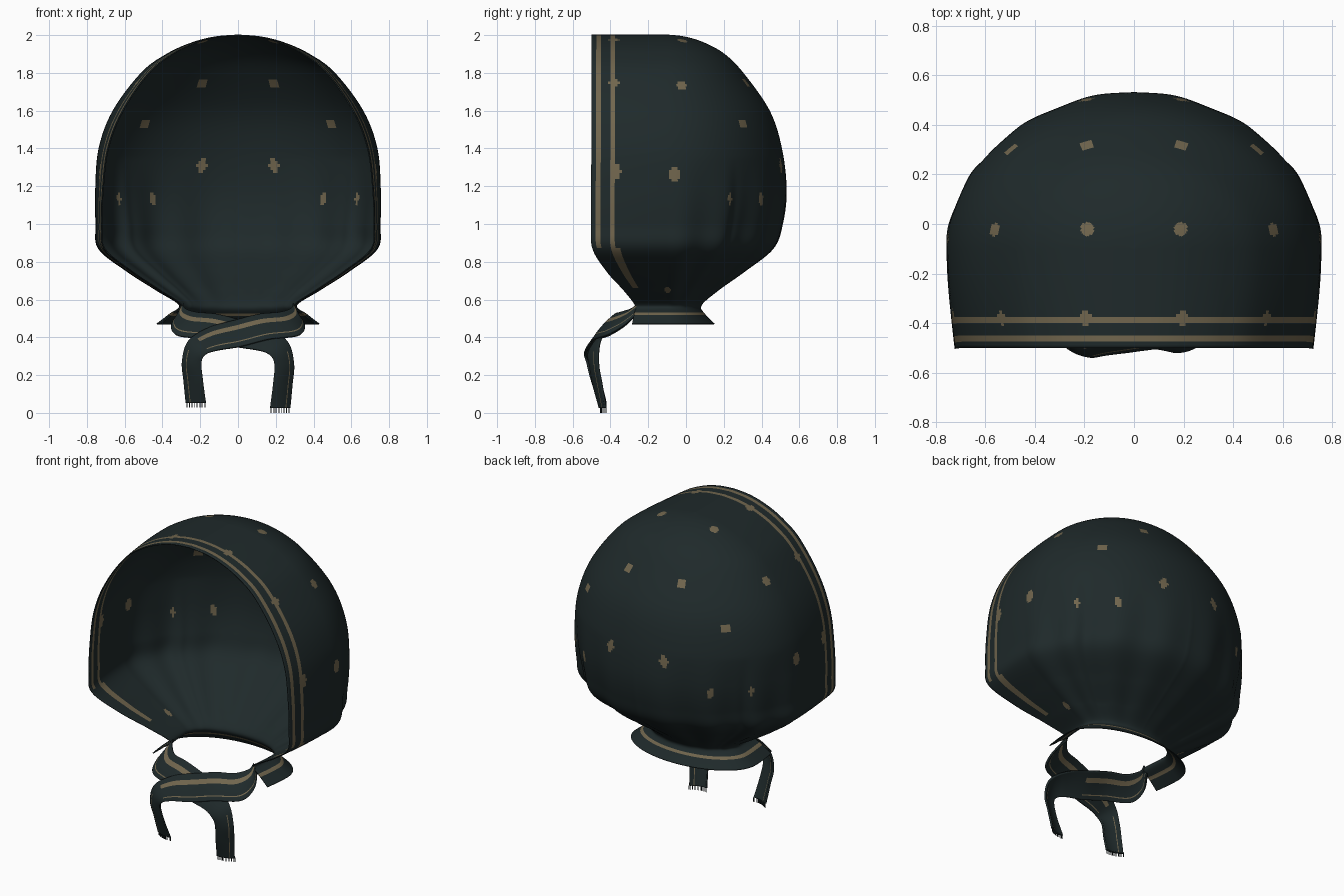
import bpy, bmesh, math
from mathutils import Vector

if "Cube" in bpy.data.objects:
    bpy.data.objects.remove(bpy.data.objects["Cube"])


def material(name, rgb):
    m = bpy.data.materials.new(name)
    m.diffuse_color = (*rgb, 1)
    m.use_nodes = True
    m.node_tree.nodes["Principled BSDF"].inputs["Base Color"].default_value = m.diffuse_color
    return m


FABRIC = material("dark teal fabric", (0.0135, 0.0225, 0.0235))
GOLD = material("muted gold print", (0.165, 0.132, 0.075))


def spline(rows, t):
    """Catmull-Rom through equal-length rows, t from 0 to 1."""
    n = len(rows) - 1
    s = min(t * n, n - 1e-9)
    i, f = int(s), s - int(s)
    p = [rows[max(0, min(n, i + k))] for k in (-1, 0, 1, 2)]
    return [0.5 * (2 * b + (c - a) * f + (2 * a - 5 * b + 4 * c - d) * f * f
                   + (3 * b - a - 3 * c + d) * f ** 3) for a, b, c, d in zip(*p)]


def clamp(v):
    return max(0.0, min(1.0, v))


def finish(bm, name, thickness):
    bmesh.ops.remove_doubles(bm, verts=bm.verts, dist=1e-5)
    bmesh.ops.recalc_face_normals(bm, faces=bm.faces)
    for f in bm.faces:
        f.smooth = True
    me = bpy.data.meshes.new(name)
    bm.to_mesh(me)
    bm.free()
    me.materials.append(FABRIC)
    me.materials.append(GOLD)
    ob = bpy.data.objects.new(name, me)
    bpy.context.collection.objects.link(ob)
    if thickness:
        mod = ob.modifiers.new("cloth thickness", "SOLIDIFY")
        mod.thickness = thickness
        mod.offset = 0
    return ob


def sheet(grid, rule):
    """Quad sheet over a grid of points; rule(row, column) gives the colour."""
    bm = bmesh.new()
    vs = [[bm.verts.new(p) for p in row] for row in grid]
    for i in range(len(vs) - 1):
        for j in range(len(vs[0]) - 1):
            f = bm.faces.new((vs[i][j], vs[i][j + 1], vs[i + 1][j + 1], vs[i + 1][j]))
            f.material_index = rule(i, j)
    return bm


# Hood with gathered neck and flared collar: z, half width, front y, back y
PROFILE = [(0.47, 0.43, -0.285, 0.15), (0.52, 0.365, -0.275, 0.10),
           (0.57, 0.31, -0.27, 0.08), (0.65, 0.43, -0.33, 0.17),
           (0.75, 0.585, -0.42, 0.31), (0.87, 0.735, -0.495, 0.46),
           (1.0, 0.75, -0.503, 0.51), (1.18, 0.753, -0.503, 0.53),
           (1.4, 0.735, -0.5, 0.505), (1.6, 0.66, -0.5, 0.44),
           (1.8, 0.51, -0.5, 0.30), (1.9, 0.374, -0.5, 0.20),
           (1.96, 0.24, -0.5, 0.09), (1.99, 0.12, -0.5, -0.01),
           (2.0, 0.0, -0.5, -0.1)]
SIDE, BACK, ROWS, MID_Y = 32, 88, 200, -0.1


def hood_row(t):
    z, w, yf, yb = spline(PROFILE, t)
    w = max(w, 0)
    fold = clamp((1.35 - z) / 0.6) * clamp((z - 0.55) / 0.1)
    rim = 0.96 - 0.04 * clamp((z - 1.0) / 0.6)     # opening is slightly narrower
    half = []
    for i in range(SIDE):                      # straight cheek
        f = i / SIDE
        half.append((w * (rim + (1 - rim) * math.sin(f * math.pi / 2)),
                     yf + (MID_Y - yf) * f, z))
    for i in range(BACK + 1):                  # rounded back with folds
        a = i / BACK * math.pi / 2
        s = max(0, math.sin(a * 2))
        r = 1 + fold * (0.024 * s ** 0.5 * math.sin(a * 15) - 0.05 * s * s
                        - 0.03 * math.exp(-((a - 0.62) / 0.05) ** 2))
        half.append((w * math.cos(a) * r, MID_Y + (yb - MID_Y) * math.sin(a) * r, z))
    half[-1] = (0, half[-1][1], z)
    return half + [(-x, y, zz) for x, y, zz in reversed(half[:-1])]


hood_grid = [hood_row(i / ROWS) for i in range(ROWS + 1)]
COLS = len(hood_grid[0]) - 1


def hood_rule(i, j):
    k = min(j, COLS - 1 - j)                   # column counted from the front rim
    z = hood_grid[i][j][2]
    if z < 0.6:
        return int(0.515 < z < 0.528)          # line around the collar
    if z < 0.87:
        return int(k in (8, 9, 10, 11) and z > 0.66)
    return int(k in (2, 3, 8, 9))


hood = sheet(hood_grid, hood_rule)

# Printed dots, mirrored left and right: x, y, z, width stretch, height stretch
DOTS = [(0.19, -0.02, 1.97, 1, 1), (0.56, -0.02, 1.74, 1, 1),
        (0.19, 0.32, 1.76, 1, 1), (0.50, 0.30, 1.53, 1, 1),
        (0.19, 0.50, 1.31, 1, 1.3), (0.75, -0.06, 1.27, 1, 1.3),
        (0.45, 0.40, 1.13, 0.75, 1.2), (0.63, 0.23, 1.13, 0.5, 1),
        (0.19, -0.375, 1.95, 1, 1), (0.53, -0.375, 1.74, 1, 1),
        (0.73, -0.375, 1.28, 1, 1.3), (0.43, -0.1, 0.66, 0.6, 1.8)]
centers = [(f, f.calc_center_median()) for f in hood.faces]
for x, y, z, sw, sh in DOTS:
    for s in (1, -1):
        d = Vector((s * x, y, z))
        c = min((p for _, p in centers), key=lambda p: (p - d).length_squared)
        for f, p in centers:
            q = p - c
            flat = sw if z < 1.5 else 1
            if Vector((q.x / max(flat, 0.9) if sh > 1.5 else q.x / flat,
                       q.y / flat, q.z / sh)).length < 0.028:
                f.material_index = 1
finish(hood, "head_scarf_hood", 0.006)


# Tie ribbons: centre x, y, z, then half-width vector x, y, z
TIE = [(0.30, -0.25, 0.555, -0.01, 0.0, 0.025),
       (0.315, -0.31, 0.505, -0.035, 0.025, 0.045),
       (0.27, -0.385, 0.47, -0.05, 0.04, 0.06),
       (0.14, -0.43, 0.455, -0.025, 0.055, 0.065),
       (0.0, -0.455, 0.42, -0.015, 0.055, 0.068),
       (-0.13, -0.48, 0.39, -0.025, 0.045, 0.058),
       (-0.215, -0.505, 0.345, -0.045, 0.03, 0.035),
       (-0.243, -0.50, 0.27, -0.05, 0.022, 0.004),
       (-0.235, -0.475, 0.17, -0.05, 0.022, 0.0),
       (-0.222, -0.44, 0.055, -0.052, 0.015, 0.0)]
LEN, WID = 110, 24


def ribbon(name, side, back, drop, stripe_end):
    """One scarf end: from the neck, across the front, then hanging down."""
    grid = []
    for i in range(LEN + 1):
        t = i / LEN
        x, y, z, hx, hy, hz = spline(TIE, t)
        z -= drop * max(0, (t - 0.6) / 0.4)
        y += back * math.sin(math.pi * t)
        row = []
        for j in range(WID + 1):
            v = 2 * j / WID - 1
            puff = 0.012 * (1 - v * v)         # soft bulge across the cloth
            row.append((side * (x + hx * v), y + hy * v - puff, z + hz * v))
        grid.append(row)

    def rule(i, j):
        if i < stripe_end * LEN:
            return int(j in (15, 16, 17, 18) or j == 4)
        return int(j == 18 and i > 0.7 * LEN)

    finish(sheet(grid, rule), name, 0.012)

    # Fringe threads on the hanging end
    bm = bmesh.new()
    end = [Vector(p) for p in grid[-1]]
    for j in range(0, WID + 1, 2):
        res = bmesh.ops.create_cube(bm, size=1)
        for v in res["verts"]:
            v.co = Vector((v.co.x * 0.003, v.co.y * 0.003, v.co.z * 0.028)) \
                + end[j] + Vector((0, 0.003, -0.012))
    finish(bm, name + "_fringe", 0)


ribbon("tie_over", 1, 0.0, 0.0, 0.62)
ribbon("tie_under", -1, 0.022, 0.029, 0.45)
